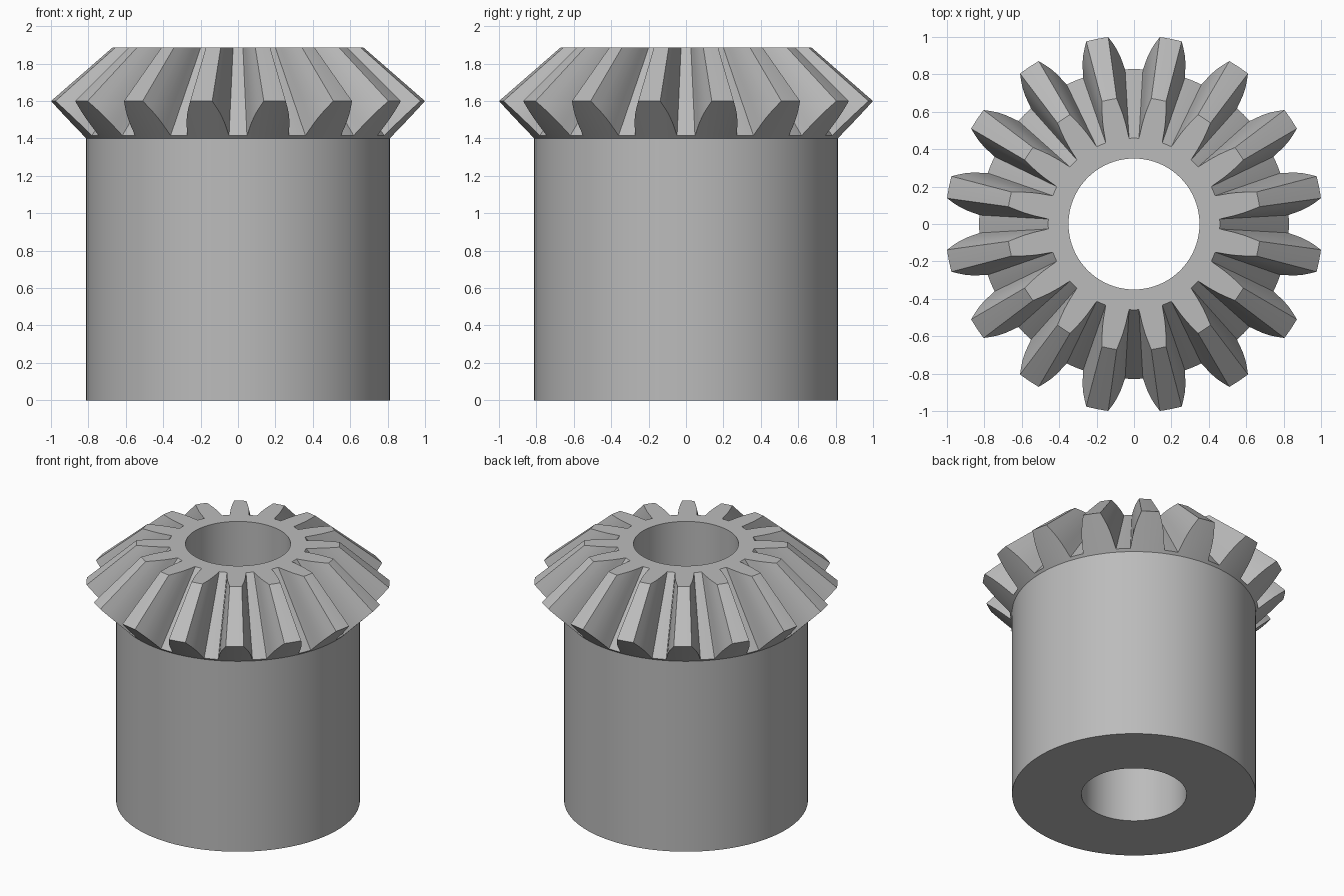
import bpy, bmesh
from math import sin, cos, radians

cube = bpy.data.objects.get("Cube")
if cube:
    bpy.data.objects.remove(cube)

TEETH = 16
PITCH = 360 / TEETH
APEX, TOP = 2.47, 1.886            # cone apex height, flat top height
BODY_R, BODY_TOP, BORE_R = 0.812, 1.4, 0.35
ROOT, TIP = (0.828, 1.416), (1.009, 1.6)   # radius, height at the large end

# Half a tooth space: (degrees from gap centre, height fraction root to tip)
half = [(0, 0), (1.8, 0), (3.3, 0), (3.6, 0.07), (4.2, 0.25), (4.65, 0.38),
        (5.15, 0.5), (5.75, 0.63), (6.4, 0.75), (7.1, 0.87), (7.85, 1), (9.5, 1)]
pitch = half + [(PITCH / 2, 1)] + [(PITCH - a, t) for a, t in half[:0:-1]]
profile = [(radians(i * PITCH + a), t) for i in range(TEETH) for a, t in pitch]

bm = bmesh.new()


def ring(radius_height):
    """Ring of vertices, radius and height given by tooth fraction."""
    verts = []
    for a, t in profile:
        r, z = radius_height(t)
        verts.append(bm.verts.new((r * cos(a), r * sin(a), z)))
    return verts


def large_end(t):
    return tuple(a + (b - a) * t for a, b in zip(ROOT, TIP))


def small_end(t):
    # Teeth taper toward the apex and are cut off by the flat top
    r, z = large_end(t)
    return r * (APEX - TOP) / (APEX - z), TOP


# Bore, base, hub wall, tooth ends, tooth flanks and flat top as one solid
rings = [ring(f) for f in (
    lambda t: (BORE_R, 0), lambda t: (BODY_R, 0), lambda t: (BODY_R, BODY_TOP),
    large_end, small_end, lambda t: (BORE_R, TOP))]
n = len(profile)
for lower, upper in zip(rings, rings[1:] + rings[:1]):
    for i in range(n):
        j = (i + 1) % n
        bm.faces.new((lower[i], lower[j], upper[j], upper[i]))
bmesh.ops.recalc_face_normals(bm, faces=bm.faces)

mesh = bpy.data.meshes.new("bevel_gear")
bm.to_mesh(mesh)
bm.free()
gear = bpy.data.objects.new("bevel_gear", mesh)
bpy.context.collection.objects.link(gear)

# Plain grey metal
grey = bpy.data.materials.new("plain_grey")
grey.use_nodes = True
colour = (0.5, 0.5, 0.5, 1)
grey.diffuse_color = colour
grey.node_tree.nodes["Principled BSDF"].inputs["Base Color"].default_value = colour
mesh.materials.append(grey)

bpy.ops.object.select_all(action="DESELECT")
gear.select_set(True)
bpy.context.view_layer.objects.active = gear
bpy.ops.object.shade_smooth_by_angle(angle=radians(25))
